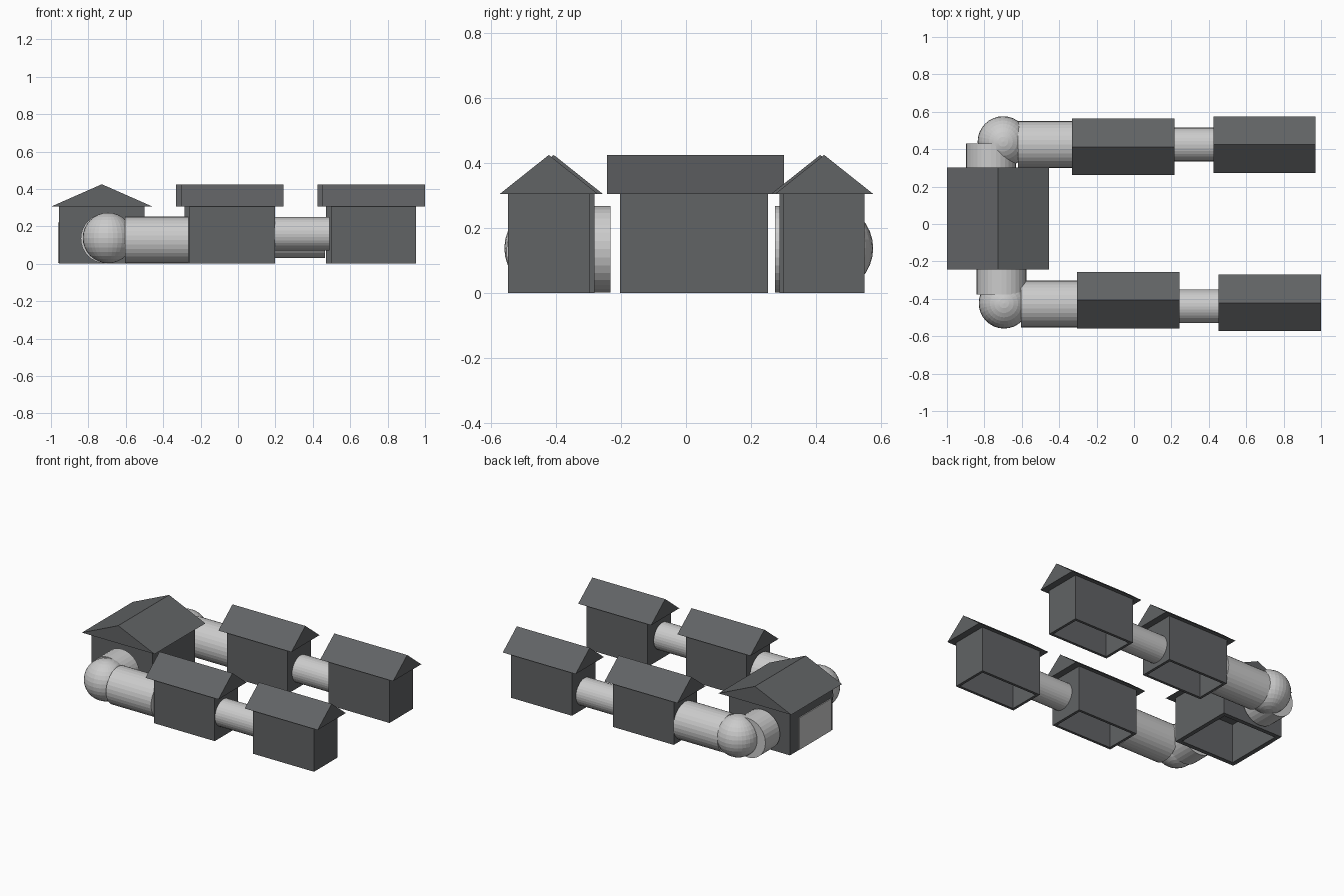
import bpy, bmesh
from math import pi
from mathutils import Matrix, Vector

if "Cube" in bpy.data.objects:
    bpy.data.objects.remove(bpy.data.objects["Cube"])

dark = bpy.data.materials.new("dark_grey")
dark.diffuse_color = (0.12, 0.125, 0.13, 1)
dark.use_nodes = True
dark.node_tree.nodes["Principled BSDF"].inputs["Base Color"].default_value = dark.diffuse_color


def finish(bm, name, mat=None):
    bmesh.ops.recalc_face_normals(bm, faces=bm.faces)
    me = bpy.data.meshes.new(name)
    bm.to_mesh(me)
    bm.free()
    if mat:
        me.materials.append(mat)
    ob = bpy.data.objects.new(name, me)
    bpy.context.collection.objects.link(ob)
    return ob


def box(name, lo, hi, mat=None, hollow=0):
    lo, hi = Vector(lo), Vector(hi)
    bm = bmesh.new()
    bmesh.ops.create_cube(bm, size=1, matrix=Matrix.Translation((lo + hi) / 2)
                          @ Matrix.Diagonal((*(hi - lo), 1)))
    if hollow:
        # open underside: inset the bottom face and push it up inside
        bm.normal_update()
        bottom = min(bm.faces, key=lambda f: f.calc_center_median().z)
        bmesh.ops.inset_region(bm, faces=[bottom], thickness=hollow)
        inner = bmesh.ops.extrude_face_region(bm, geom=[bottom])
        bmesh.ops.delete(bm, geom=[bottom], context='FACES')
        verts = [g for g in inner["geom"] if isinstance(g, bmesh.types.BMVert)]
        bmesh.ops.translate(bm, verts=verts, vec=(0, 0, hi.z - lo.z - hollow))
    return finish(bm, name, mat)


def gable_roof(name, cx, cy, length, width, along_y=False):
    # triangular prism with flat underside
    bm = bmesh.new()
    ends = []
    for u in (-length / 2, length / 2):
        tri = []
        for v, z in ((-width / 2, 0.305), (width / 2, 0.305), (0, 0.425)):
            x, y = (v, u) if along_y else (u, v)
            tri.append(bm.verts.new((cx + x, cy + y, z)))
        ends.append(tri)
        bm.faces.new(tri)
    a, b = ends
    for i in range(3):
        j = (i + 1) % 3
        bm.faces.new((a[i], a[j], b[j], b[i]))
    return finish(bm, name, dark)


def pipe(name, axis, start, end, c, z, r):
    # capped cylinder along x or y; c is the other horizontal coordinate
    mid = (start + end) / 2
    pos = (mid, c, z) if axis == 'X' else (c, mid, z)
    rot = Matrix.Rotation(pi / 2, 4, 'Y' if axis == 'X' else 'X')
    bm = bmesh.new()
    bmesh.ops.create_cone(bm, cap_ends=True, segments=32, radius1=r, radius2=r,
                          depth=end - start, matrix=Matrix.Translation(pos) @ rot)
    return finish(bm, name)


def elbow(name, pos, r):
    bm = bmesh.new()
    bmesh.ops.create_uvsphere(bm, u_segments=32, v_segments=16, radius=r,
                              matrix=Matrix.Translation(pos))
    return finish(bm, name)


# four small houses: centre x, centre y
houses = {
    "front_inner_house": (-0.03, -0.407),
    "front_outer_house": (0.725, -0.422),
    "back_inner_house": (-0.057, 0.413),
    "back_outer_house": (0.698, 0.425),
}
for name, (x, y) in houses.items():
    box(name + "_body", (x - 0.228, y - 0.125, 0), (x + 0.228, y + 0.125, 0.305), dark, 0.025)
    gable_roof(name + "_roof", x, y, 0.547, 0.302)

# main house with its wide door on the left side
box("main_house_body", (-0.957, -0.203, 0), (-0.5, 0.253, 0.305), dark, 0.04)
gable_roof("main_house_roof", -0.728, 0.029, 0.545, 0.545, along_y=True)
box("main_house_door", (-0.963, -0.185, 0.003), (-0.93, 0.16, 0.22))

# front run of tunnels
pipe("front_neck", 'Y', -0.378, -0.233, -0.708, 0.135, 0.133)
elbow("front_elbow", (-0.695, -0.424, 0.138), 0.135)
pipe("front_long_tunnel", 'X', -0.603, -0.265, -0.428, 0.127, 0.125)
pipe("front_short_tunnel", 'X', 0.198, 0.488, -0.44, 0.16, 0.09)

# back run of tunnels
pipe("back_neck", 'Y', 0.274, 0.43, -0.764, 0.135, 0.133)
elbow("back_elbow", (-0.70, 0.44, 0.138), 0.136)
pipe("back_long_tunnel", 'X', -0.62, -0.29, 0.425, 0.127, 0.125)
pipe("back_short_tunnel", 'X', 0.17, 0.465, 0.425, 0.12, 0.09)
